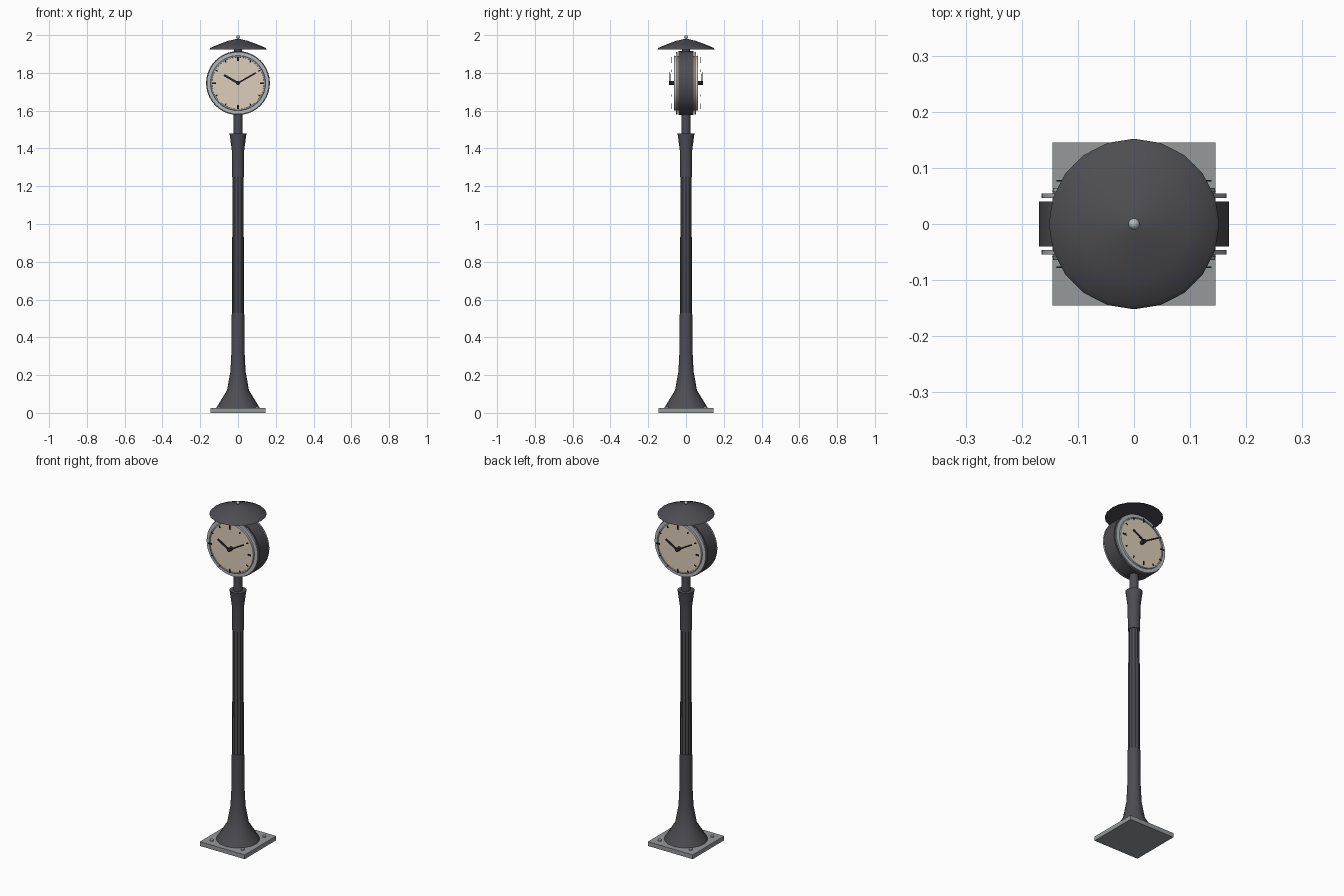
import bpy, bmesh
from math import pi, sin, cos, radians
from mathutils import Matrix, Vector

if "Cube" in bpy.data.objects:
    bpy.data.objects.remove(bpy.data.objects["Cube"])


def material(name, rgb):
    m = bpy.data.materials.new(name)
    m.diffuse_color = (*rgb, 1)
    m.use_nodes = True
    m.node_tree.nodes["Principled BSDF"].inputs["Base Color"].default_value = m.diffuse_color
    return m


DARK = material("dark_paint", (0.075, 0.075, 0.085))
STEEL = material("steel", (0.45, 0.48, 0.5))
PLATE = material("plate_grey", (0.3, 0.32, 0.33))
CREAM = material("cream", (0.72, 0.62, 0.49))
BLACK = material("black", (0.02, 0.02, 0.025))
CZ = 1.746  # height of the clock centre


def finish(name, bm, mat, smooth=True):
    bmesh.ops.recalc_face_normals(bm, faces=bm.faces[:])
    me = bpy.data.meshes.new(name)
    bm.to_mesh(me)
    bm.free()
    ob = bpy.data.objects.new(name, me)
    bpy.context.collection.objects.link(ob)
    me.materials.append(mat)
    if smooth:
        bpy.ops.object.select_all(action='DESELECT')
        ob.select_set(True)
        bpy.context.view_layer.objects.active = ob
        bpy.ops.object.shade_smooth_by_angle(angle=radians(35))
    return ob


def lathe(name, profile, sides, mat, matrix=Matrix(), closed=False, flute=0, smooth=True):
    """Revolve (radius, height) points about z, then place with matrix."""
    bm = bmesh.new()
    rings = []
    for r, h in profile:
        rings.append([bm.verts.new(matrix @ Vector((
            (r - flute * (i % 2)) * sin(2 * pi * i / sides),
            (r - flute * (i % 2)) * cos(2 * pi * i / sides), h))) for i in range(sides)])
    pairs = list(zip(rings, rings[1:]))
    if closed:
        pairs.append((rings[-1], rings[0]))
    else:
        bm.faces.new(rings[0])
        bm.faces.new(rings[-1])
    for a, b in pairs:
        for i in range(sides):
            j = (i + 1) % sides
            bm.faces.new((a[i], a[j], b[j], b[i]))
    return finish(name, bm, mat, smooth)


def add_box(bm, size, matrix):
    bmesh.ops.create_cube(bm, size=1, matrix=matrix @ Matrix.Diagonal((*size, 1)))


# Base plate and bolts
bm = bmesh.new()
add_box(bm, (0.29, 0.29, 0.025), Matrix.Translation((0, 0, 0.0125)))
finish("base_plate", bm, PLATE, False)
for k, (x, y) in enumerate([(a, b) for a in (-0.1, 0.1) for b in (-0.1, 0.1)]):
    lathe(f"base_bolt_{k}", [(0.01, 0.024), (0.01, 0.034)], 6, STEEL,
          Matrix.Translation((x, y, 0)), smooth=False)

# Post: flared foot, fluted shaft, capital, neck
lathe("post_foot", [(0.116, 0.025), (0.058, 0.12), (0.04, 0.22), (0.035, 0.32),
                    (0.033, 0.53)], 20, DARK)
lathe("post_shaft", [(0.031, 0.5), (0.03, 1.27)], 24, DARK, flute=0.003)
lathe("post_capital", [(0.032, 1.25), (0.033, 1.39), (0.038, 1.43), (0.045, 1.48)], 20, DARK)
lathe("clock_neck", [(0.024, 1.47), (0.024, 1.59)], 16, DARK)

# Clock drum
front = Matrix.Translation((0, 0, CZ)) @ Matrix.Rotation(pi / 2, 4, 'X')
lathe("clock_drum", [(0.169, -0.04), (0.169, 0.04)], 40, DARK, front)

# Both clock sides: local +z points outward, local y is up
for side, turn in (("front", 0), ("back", pi)):
    M = Matrix.Rotation(turn, 4, 'Z') @ front
    lathe(f"{side}_face", [(0.144, 0.038), (0.144, 0.06)], 40, CREAM, M)
    lathe(f"{side}_rim", [(0.142, 0.046), (0.165, 0.046), (0.165, 0.054),
                          (0.142, 0.054)], 40, STEEL, M, closed=True)
    lathe(f"{side}_bezel", [(0.137, 0.058), (0.146, 0.058), (0.144, 0.064),
                            (0.138, 0.064)], 40, STEEL, M, closed=True)
    # Hour marks
    bm = bmesh.new()
    for h in range(12):
        length, width = (0.022, 0.008) if h % 3 == 0 else (0.013, 0.006)
        add_box(bm, (width, length, 0.003),
                M @ Matrix.Rotation(-h * pi / 6, 4, 'Z')
                @ Matrix.Translation((0, 0.138 - length / 2, 0.077)))
    finish(f"{side}_hour_marks", bm, BLACK, False)
    # Hands
    for name, angle, length, width, z in (("hour_hand", 60, 0.085, 0.011, 0.083),
                                          ("minute_hand", -60, 0.11, 0.008, 0.086)):
        bm = bmesh.new()
        add_box(bm, (width, length, 0.003), M @ Matrix.Rotation(radians(angle), 4, 'Z')
                @ Matrix.Translation((0, length / 2, z)))
        finish(f"{side}_{name}", bm, BLACK, False)
    lathe(f"{side}_hub", [(0.011, 0.058), (0.011, 0.089)], 12, BLACK, M)

# Roof, its support and finial
lathe("roof_support", [(0.02, 1.9), (0.02, 1.935)], 12, DARK)
lathe("roof", [(0.152, 1.925), (0.145, 1.933), (0.1, 1.952), (0.05, 1.97),
               (0.012, 1.979), (0.002, 1.981)], 20, DARK)
bm = bmesh.new()
bmesh.ops.create_uvsphere(bm, u_segments=16, v_segments=10, radius=0.01,
                          matrix=Matrix.Translation((0, 0, 1.99)))
finish("finial", bm, STEEL)
